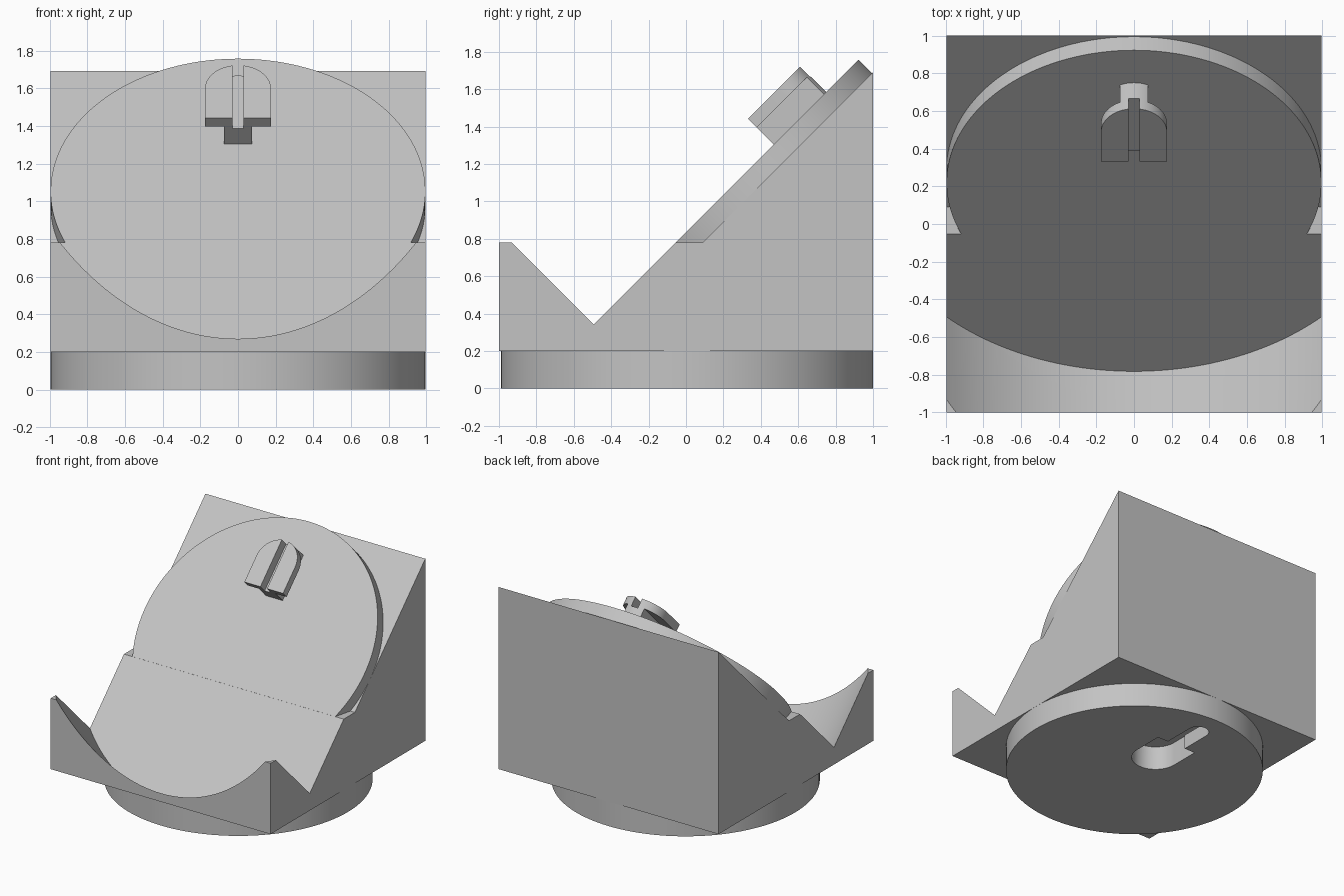
import bpy, bmesh, math
from mathutils import Matrix, Vector

if "Cube" in bpy.data.objects:
    bpy.data.objects.remove(bpy.data.objects["Cube"], do_unlink=True)

grey = bpy.data.materials.new("light_grey")
grey.use_nodes = True
COLOUR = (0.55, 0.55, 0.55, 1)
grey.diffuse_color = COLOUR
grey.node_tree.nodes["Principled BSDF"].inputs["Base Color"].default_value = COLOUR


def frame(x, y, z, origin=(0, 0, 0)):
    """Matrix whose local axes are the given directions."""
    m = Matrix([Vector(a).normalized() for a in (x, y, z)]).transposed().to_4x4()
    m.translation = origin
    return m


WORLD = Matrix.Identity(4)
SIDE = frame((0, 1, 0), (0, 0, 1), (1, 0, 0))
SLOPE = frame((1, 0, 0), (0, 1, 1), (0, -1, 1), (0, 0.219, 1.053))
R = 0.995


def arc(cy, r, start, end, steps, cx=0):
    """Points of an arc, angles in degrees."""
    return [(cx + r * math.cos(math.radians(start + (end - start) * i / steps)),
             cy + r * math.sin(math.radians(start + (end - start) * i / steps)))
            for i in range(steps + 1)]


def circle(cy, r, steps=128):
    return arc(cy, r, 0, 360, steps)[:-1]


def box(x0, x1, y0, y1):
    return [(x0, y0), (x1, y0), (x1, y1), (x0, y1)]


def prism(name, outline, low, high, matrix=WORLD):
    """Extrude an outline along the local z of the matrix."""
    bm = bmesh.new()
    face = bm.faces.new([bm.verts.new((x, y, low)) for x, y in outline])
    top = bmesh.ops.extrude_face_region(bm, geom=[face])["geom"]
    bmesh.ops.translate(bm, vec=(0, 0, high - low),
                        verts=[v for v in top if isinstance(v, bmesh.types.BMVert)])
    bmesh.ops.recalc_face_normals(bm, faces=bm.faces)
    bm.transform(matrix)
    mesh = bpy.data.meshes.new(name)
    bm.to_mesh(mesh)
    bm.free()
    mesh.materials.append(grey)
    obj = bpy.data.objects.new(name, mesh)
    bpy.context.collection.objects.link(obj)
    return obj


def finish(obj, *cutters):
    """Cut the part, then smooth its curved sides."""
    bpy.ops.object.select_all(action="DESELECT")
    obj.select_set(True)
    bpy.context.view_layer.objects.active = obj
    for cutter in cutters:
        mod = obj.modifiers.new("cut", "BOOLEAN")
        mod.operation, mod.solver, mod.object = "DIFFERENCE", "EXACT", cutter
        bpy.ops.object.modifier_apply(modifier=mod.name)
    bpy.ops.object.shade_smooth_by_angle(angle=math.radians(30))


# Cutters: round pocket over the slope, keyhole, cavity behind it, tab slot
pocket = prism("pocket_cutter", circle(0, 1.416, 192), 0, 3, SLOPE)
narrow = arc(0.77, 0.085, 0, 180, 24)
keyhole = prism("keyhole_cutter",
                narrow + [(-0.085, 0.51), (-0.185, 0.51)]
                + arc(0.26, 0.185, 180, 360, 32) + [(0.185, 0.51), (0.085, 0.51)],
                -0.1, 0.3)
cavity = prism("cavity_cutter",
               arc(0.26, 0.185, 180, 360, 32) + arc(0.68, 0.185, 0, 180, 32),
               0.12, 0.3)
slot = prism("slot_cutter", box(-0.03, 0.03, 0.2, 0.9), 0.117, 0.3, SLOPE)
cutters = (pocket, keyhole, cavity, slot)

# Round base with a keyhole underneath
base = prism("round_base", circle(0.005, R), 0, 0.2)
finish(base, pocket, keyhole, cavity)

# Wedge block with a raised front lip
block = prism("wedge_block",
              [(-1, 0.2), (1, 0.2), (1, 1.69), (0.09, 0.78), (-1, 0.78)], -R, R, SIDE)
finish(block, pocket)

# Sloping round seat; its lower part runs into the block
disc = prism("sloping_disc", arc(0, R, -22.8, 202.8, 96), -0.104, 0, SLOPE)
finish(disc)

# T-shaped tab: narrow stem and wide rounded head, slotted down the middle
FOOT, SHOULDER, HALF, NECK = 0.355, 0.576, 0.175, 0.075
turn = math.degrees(math.acos(NECK / HALF))
stem = prism("tab_stem",
             [(-NECK, FOOT), (NECK, FOOT)] + arc(SHOULDER, HALF, turn, 180 - turn, 16),
             -0.02, 0.13, SLOPE)
head = prism("tab_head",
             [(-HALF, FOOT), (HALF, FOOT)] + arc(SHOULDER, HALF, 0, 180, 40),
             0.13, 0.195, SLOPE)
for part in (stem, head):
    finish(part, slot)

# Cutters are no longer needed
for cutter in cutters:
    bpy.data.objects.remove(cutter, do_unlink=True)
